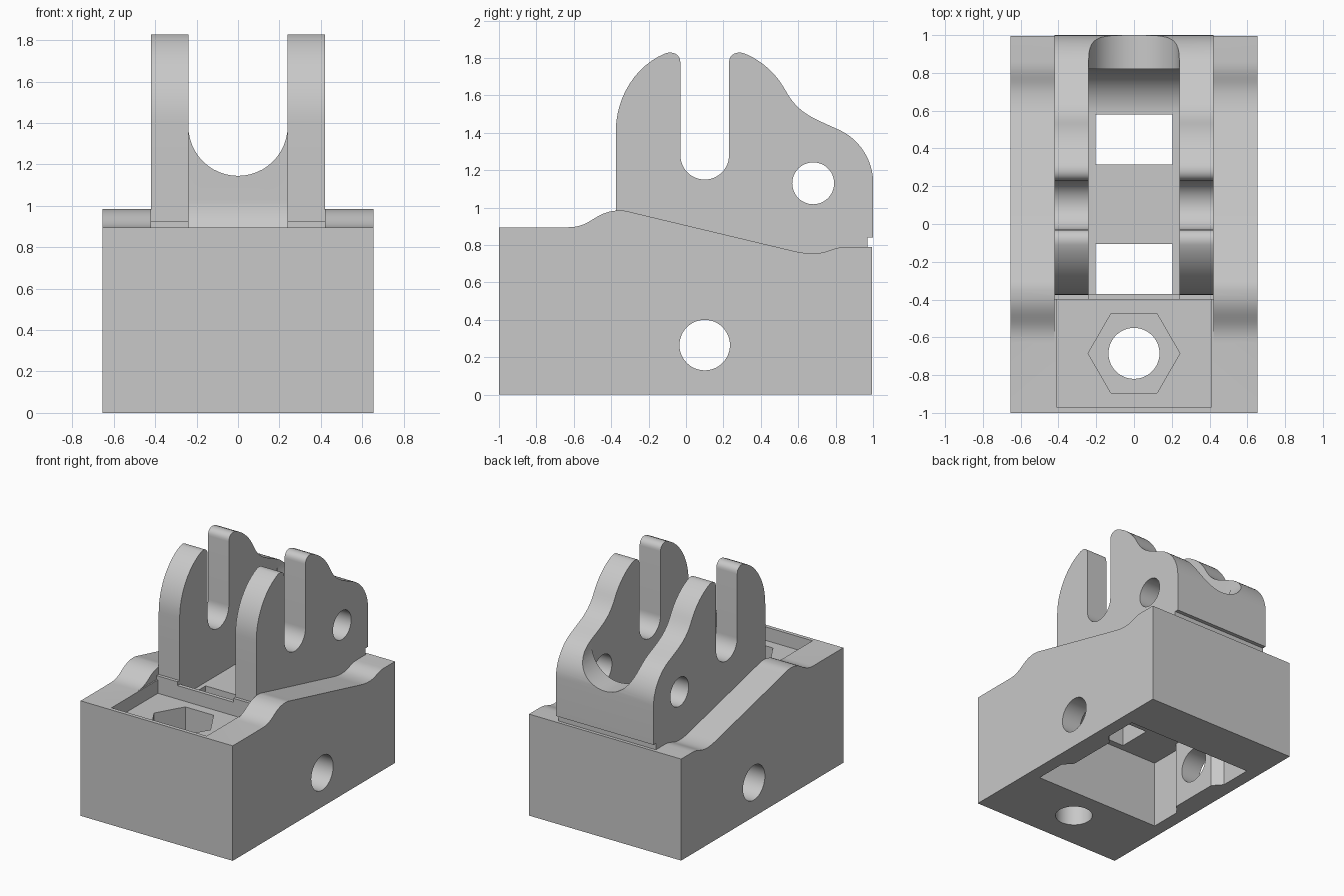
import bpy
import bmesh
import math
from mathutils import Vector
from mathutils.geometry import interpolate_bezier

cube = bpy.data.objects.get("Cube")
if cube:
    bpy.data.objects.remove(cube, do_unlink=True)

grey = bpy.data.materials.new("plain grey")
grey.use_nodes = True
GREY = (0.58, 0.58, 0.58, 1)
grey.diffuse_color = GREY
for node in grey.node_tree.nodes:
    if node.type == 'BSDF_PRINCIPLED':
        node.inputs["Base Color"].default_value = GREY


def curve(a, ha, hb, b, steps=12):
    """Points of a bezier curve from a to b."""
    pts = interpolate_bezier(*[Vector((*p, 0)) for p in (a, ha, hb, b)], steps + 1)
    return [(p.x, p.y) for p in pts]


def arc(cu, cv, r, start, end, steps=24):
    angles = [math.radians(start + (end - start) * i / steps) for i in range(steps + 1)]
    return [(cu + r * math.cos(a), cv + r * math.sin(a)) for a in angles]


def ring(cu, cv, r, sides=48):
    return arc(cu, cv, r, 0, 360, sides)[:-1]


def box(u0, u1, v0, v1):
    return [(u0, v0), (u1, v0), (u1, v1), (u0, v1)]


def prism(name, pts, axis, low, high):
    """Extrude a flat outline along an axis."""
    place = {'x': lambda u, v, w: (w, u, v),
             'y': lambda u, v, w: (u, w, v),
             'z': lambda u, v, w: (u, v, w)}[axis]
    clean = [p for i, p in enumerate(pts) if math.dist(p, pts[i - 1]) > 1e-5]
    bm = bmesh.new()
    ends = [[bm.verts.new(place(u, v, w)) for u, v in clean] for w in (low, high)]
    bm.faces.new(ends[0])
    bm.faces.new(ends[1])
    for i in range(len(clean)):
        bm.faces.new((ends[0][i - 1], ends[0][i], ends[1][i], ends[1][i - 1]))
    bmesh.ops.recalc_face_normals(bm, faces=bm.faces)
    mesh = bpy.data.meshes.new(name)
    bm.to_mesh(mesh)
    bm.free()
    mesh.materials.append(grey)
    obj = bpy.data.objects.new(name, mesh)
    bpy.context.collection.objects.link(obj)
    return obj


def combine(body, tool, operation):
    """Apply a boolean and drop the tool."""
    mod = body.modifiers.new(tool.name, 'BOOLEAN')
    mod.object = tool
    mod.operation = operation
    mod.solver = 'EXACT'
    bpy.context.view_layer.objects.active = body
    bpy.ops.object.modifier_apply(modifier=mod.name)
    bpy.data.objects.remove(tool, do_unlink=True)


# Base block with humped, sloping shoulders
base_outline = (
    [(-1, 0), (-1, 0.895)]
    + curve((-0.63, 0.895), (-0.5, 0.895), (-0.49, 0.985), (-0.35, 0.985))
    + curve((-0.35, 0.985), (-0.32, 0.985), (-0.3, 0.977), (-0.27, 0.97), 6)
    + curve((0.58, 0.767), (0.62, 0.758), (0.65, 0.755), (0.68, 0.755), 6)
    + curve((0.68, 0.755), (0.76, 0.755), (0.78, 0.79), (0.86, 0.79))
    + [(0.995, 0.79), (0.995, 0)])
bracket = prism("bracket_body", base_outline, 'x', -0.655, 0.655)

# Upright block with open pin slot
upright_outline = (
    [(-0.375, 0.7)]
    + curve((-0.375, 1.41), (-0.375, 1.59), (-0.27, 1.76), (-0.11, 1.825))
    + curve((-0.11, 1.825), (-0.07, 1.838), (-0.03, 1.82), (-0.03, 1.775), 8)
    + arc(0.1, 1.28, 0.13, 180, 360)
    + curve((0.23, 1.775), (0.23, 1.82), (0.27, 1.838), (0.31, 1.825), 8)
    + curve((0.31, 1.825), (0.4, 1.79), (0.48, 1.72), (0.53, 1.63))
    + curve((0.53, 1.63), (0.6, 1.5), (0.68, 1.48), (0.82, 1.415))
    + curve((0.82, 1.415), (0.93, 1.365), (1, 1.25), (1, 1.14))
    + [(1, 0.84), (0.97, 0.84), (0.97, 0.7)])
combine(bracket, prism("uprights", upright_outline, 'x', -0.42, 0.42), 'UNION')

# Groove between the arms, with a rounded rear floor
groove = ([(-0.37, 0.79)] + arc(0.58, 1.03, 0.24, -90, 0)
          + [(0.82, 2), (-0.45, 2), (-0.45, 0.895), (-0.37, 0.895)])
# Level deck in front of the arms, with a low ledge
deck = [(-0.8, 0.895), (-0.4, 0.895), (-0.4, 0.925), (-0.375, 0.925),
        (-0.375, 1.2), (-0.8, 1.2)]
# Rounded saddle in the rear wall
saddle = arc(0, 1.385, 0.24, 180, 360) + [(0.24, 2), (-0.24, 2)]
# Underside cavity with a boss on each side wall
half = [(0.55, -0.42), (0.55, -0.17), (0.487, -0.1),
        (0.487, 0.3), (0.55, 0.37), (0.55, 0.63)]
cavity = half + [(-x, y) for x, y in reversed(half)]

cuts = [
    ("deck", deck, 'x', -0.42, 0.42),
    ("groove", groove, 'x', -0.24, 0.24),
    ("saddle", saddle, 'y', 0.75, 1.1),
    ("pivot_hole", ring(0.68, 1.13, 0.112), 'x', -0.8, 0.8),
    ("cavity", cavity, 'z', -0.1, 0.53),
    ("cross_hole", ring(0.1, 0.265, 0.135), 'x', -0.8, 0.8),
    ("front_window", box(-0.205, 0.205, -0.37, -0.105), 'z', 0.4, 0.85),
    ("rear_window", box(-0.205, 0.205, 0.315, 0.58), 'z', 0.4, 0.85),
    ("front_pocket", box(-0.41, 0.41, -0.97, -0.4), 'z', 0.79, 1.1),
    ("nut_recess", ring(0, -0.685, 0.243, 6), 'z', 0.55, 0.85),
    ("bolt_hole", ring(0, -0.685, 0.135), 'z', -0.1, 0.7),
]
for cut in cuts:
    combine(bracket, prism(*cut), 'DIFFERENCE')

# Smooth the curved walls, keep the edges crisp
for other in bpy.context.selected_objects:
    other.select_set(False)
bracket.select_set(True)
bpy.context.view_layer.objects.active = bracket
bpy.ops.object.shade_smooth_by_angle(angle=math.radians(30))
